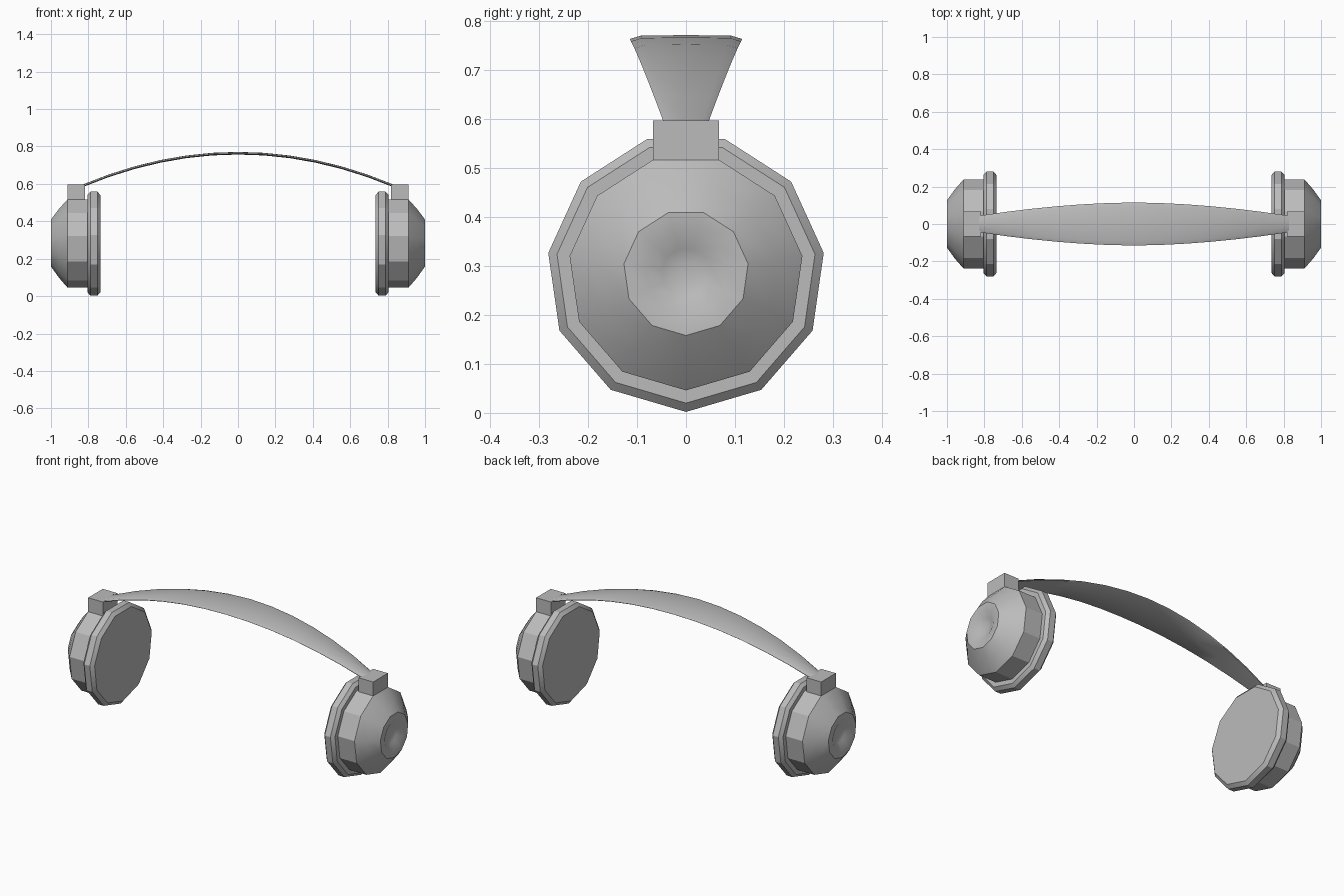
import bpy, bmesh, math

cube = bpy.data.objects.get("Cube")
if cube:
    bpy.data.objects.remove(cube, do_unlink=True)

grey = bpy.data.materials.new("plain grey")
grey.use_nodes = True
grey.diffuse_color = (0.5, 0.5, 0.5, 1)
grey.node_tree.nodes["Principled BSDF"].inputs["Base Color"].default_value = (0.5, 0.5, 0.5, 1)

SIDES = 11
CUP_Z = 0.286


def finish(name, bm, angle=30):
    bmesh.ops.recalc_face_normals(bm, faces=bm.faces[:])
    mesh = bpy.data.meshes.new(name)
    bm.to_mesh(mesh)
    bm.free()
    mesh.materials.append(grey)
    obj = bpy.data.objects.new(name, mesh)
    bpy.context.collection.objects.link(obj)
    bpy.ops.object.select_all(action='DESELECT')
    obj.select_set(True)
    bpy.context.view_layer.objects.active = obj
    bpy.ops.object.shade_smooth_by_angle(angle=math.radians(angle))
    return obj


def skin(bm, rings):
    """Join closed rings of points and cap both ends."""
    loops = [[bm.verts.new(p) for p in ring] for ring in rings]
    for a, b in zip(loops, loops[1:]):
        n = len(a)
        for i in range(n):
            j = (i + 1) % n
            bm.faces.new((a[i], a[j], b[j], b[i]))
    bm.faces.new(loops[0])
    bm.faces.new(loops[-1])


def lathe(name, profile, side):
    """Eleven-sided turning around the x axis, one corner pointing down."""
    bm = bmesh.new()
    rings = []
    for x, r in profile:
        angles = [2 * math.pi * i / SIDES for i in range(SIDES)]
        rings.append([(side * x, r * math.sin(a), CUP_Z - r * math.cos(a)) for a in angles])
    skin(bm, rings)
    return finish(name, bm)


# Cushion: flat inner pad with bevelled rim
cushion = [(0.735, 0.264), (0.752, 0.284), (0.788, 0.284), (0.805, 0.266)]
# Cup: straight barrel, domed outside, dimple in the middle
cup = [(0.80, 0.24), (0.912, 0.24), (0.957, 0.188), (1.0, 0.128),
       (0.998, 0.085), (0.980, 0.05), (0.974, 0.02)]

for side, label in ((1, "left"), (-1, "right")):
    lathe(label + "_cushion", cushion, side)
    lathe(label + "_ear_cup", cup, side)

    # Block joining the cup to the headband
    bm = bmesh.new()
    skin(bm, [[(side * x, y, z) for x, y in
               ((0.818, -0.067), (0.912, -0.067), (0.912, 0.067), (0.818, 0.067))]
              for z in (0.51, 0.597)])
    finish(label + "_connector", bm)

# Headband: arched strip, widest in the middle, with lowered edges
bm = bmesh.new()
rings = []
STEPS = 12
for i in range(STEPS + 1):
    t = -1 + 2 * i / STEPS
    w = 0.115 - 0.071 * abs(t) ** 1.8
    z = 0.597 + 0.174 * (1 - t * t)
    section = [(-1, -0.008), (-0.8, -0.001), (0, 0), (0.8, -0.001), (1, -0.008),
               (0.95, -0.012), (0, -0.014), (-0.95, -0.012)]
    rings.append([(t * 0.83, u * w, z + dz) for u, dz in section])
skin(bm, rings)
finish("headband", bm, 40)
